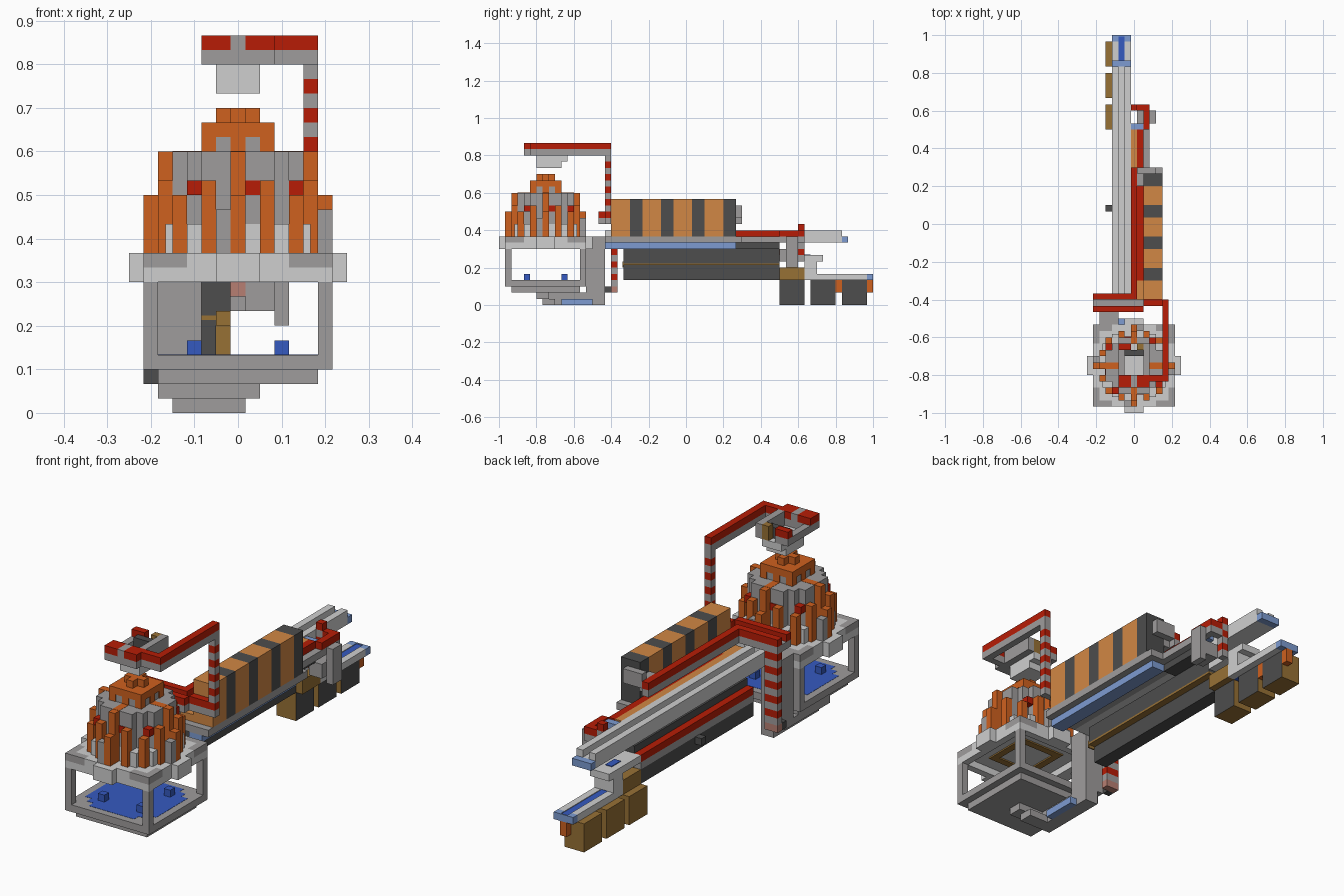
import bpy
import bmesh
from mathutils import Matrix, Vector

if "Cube" in bpy.data.objects:
    bpy.data.objects.remove(bpy.data.objects["Cube"], do_unlink=True)

UNIT = 1 / 30                      # one building block
ORIGIN = Vector((-7.5, -30, 0))    # grid corner, in blocks
HUB = 7.5                          # tower axis on the grid, both ways


def srgb(*rgb):
    return tuple((c / 255) ** 2.2 for c in rgb) + (1,)


def material(name, *rgb):
    mat = bpy.data.materials.new(name)
    mat.use_nodes = True
    mat.diffuse_color = srgb(*rgb)
    mat.node_tree.nodes["Principled BSDF"].inputs["Base Color"].default_value = srgb(*rgb)
    return mat


red = material("red", 182, 34, 14)
copper = material("copper orange", 206, 97, 36)
tan = material("tan", 208, 134, 70)
gray = material("gray", 157, 155, 155)
light = material("light gray", 206, 206, 206)
dark = material("dark gray", 78, 78, 78)
blue = material("water blue", 56, 90, 190)
pale = material("pale blue", 124, 154, 208)
brown = material("brown", 150, 112, 56)
pink = material("dusty pink", 182, 126, 114)


def build(name, boxes, *mats):
    """One object from boxes of (x range, y range, z range, material slot)."""
    bm = bmesh.new()
    for xs, ys, zs, slot in boxes:
        lo, hi = (Vector(p) for p in zip(xs, ys, zs))
        place = Matrix.Translation((lo + hi) / 2 + ORIGIN) @ Matrix.Diagonal((*(hi - lo), 1))
        made = bmesh.ops.create_cube(bm, size=1, matrix=place)
        for face in {f for v in made["verts"] for f in v.link_faces}:
            face.material_index = slot
    bmesh.ops.scale(bm, vec=(UNIT,) * 3, verts=bm.verts)
    mesh = bpy.data.meshes.new(name)
    bm.to_mesh(mesh)
    bm.free()
    for mat in mats:
        mesh.materials.append(mat)
    obj = bpy.data.objects.new(name, mesh)
    bpy.context.collection.objects.link(obj)
    return obj


def box(name, mat, xs, ys, zs):
    return build(name, [(xs, ys, zs, 0)], mat)


def stepped(name, mat, rows, zs):
    """Rounded slab about the hub: rows of (depth, half width) from the middle out."""
    boxes, last = [], 0
    for depth, half in rows:
        for a, b in ((last, depth), (-depth, -last)):
            boxes.append(((HUB - half, HUB + half), (HUB + a, HUB + b), zs, 0))
        last = depth
    return build(name, boxes, mat)


def four_sides(name, mat, offs, dist, zs, mirror=False):
    """The same block on each side of the hub, optionally mirrored on each side."""
    spans = [offs] + ([(-offs[1], -offs[0])] if mirror else [])
    boxes = []
    for span in spans:
        o = tuple(HUB + v for v in span)
        far = tuple(HUB + v for v in dist)
        near = tuple(HUB - v for v in reversed(dist))
        p = tuple(HUB - v for v in reversed(span))
        boxes += [(o, near, zs, 0), (p, far, zs, 0), (far, o, zs, 0), (near, p, zs, 0)]
    return build(name, boxes, mat)


def striped_post(name, x, y, low, high):
    build(name, [((x, x + 1), (y, y + 1), (k, k + 1), k % 2) for k in range(low, high)], red, gray)


def capped_beam(name, xs, ys, top):
    """Gray beam with a red upper course."""
    build(name, [(xs, ys, (top - 2, top - 1), 0), (xs, ys, (top - 1, top), 1)], gray, red)


# Tower base: floor, corner posts, water pool flush with the floor
box("tower_floor", gray, (1, 14), (1, 14), (3, 4))
box("tower_underplate", gray, (2, 13), (2, 13), (2, 3))
four_sides("frame_post", gray, (5.5, 6.5), (5.5, 6.5), (4, 9))
POOL = [(3.5, 5.5), (4.5, 4.5), (5.5, 3.5)]
stepped("water_pool", blue, POOL, (3.9, 4.03))
four_sides("water_splash", blue, (2.5, 3.5), (2.5, 3.5), (4.03, 5))

# Pipes beneath the tower
box("lower_pipe_cross", gray, (2, 9), (6, 8), (1, 2))
box("lower_pipe_run", gray, (2, 5), (8, 16), (1, 2))
box("bottom_pipe_cross", gray, (3, 8), (7, 9), (0, 1))
box("bottom_pipe_run", gray, (3, 5), (9, 17), (0, 1))
box("bottom_pipe_water", pale, (5, 6), (10, 15), (0, 1))
box("rising_duct", gray, (2, 5), (14, 17), (2, 11))
box("rising_duct_foot", gray, (3, 5), (16, 17), (1, 2))

# Platform on top of the frame, open beneath
four_sides("platform_beam", light, (-6.5, 5.5), (5.5, 6.5), (9, 10))
four_sides("platform_tab", light, (-1.5, 1.5), (6.5, 7.5), (9, 11))
four_sides("platform_corner", gray, (3.5, 6.5), (5.5, 6.5), (10, 11), True)
stepped("platform_deck", light, [(3.5, 6.5), (5.5, 5.5), (6.5, 3.5)], (10, 11))
four_sides("platform_ring", brown, (-3.5, 2.5), (2.5, 3.5), (9.8, 10))

# Tower core
CORE = [(2.5, 4.5), (3.5, 3.5), (4.5, 2.5)]
stepped("core_foot", light, CORE, (11, 13))
stepped("core_wall", gray, CORE, (13, 18))
stepped("core_neck", gray, [(1.5, 2.4), (2.4, 1.5)], (18, 19))
stepped("core_cap", copper, [(1.5, 2.5), (2.5, 1.5)], (19, 20))
stepped("core_tip", copper, [(0.5, 1.5), (1.5, 0.5)], (20, 21))

# Ribs climbing the tower on every side
four_sides("middle_rib", copper, (-0.5, 0.5), (4.5, 5.5), (11, 18))
four_sides("middle_rib_foot", copper, (-0.5, 0.5), (5.5, 6.5), (11, 15))
four_sides("middle_rib_top", copper, (-0.5, 0.5), (2.5, 4.5), (17.9, 18.03))
four_sides("middle_rib_brace", gray, (-1.5, -0.5), (5.5, 6.5), (11, 14))
four_sides("neck_rib", copper, (-0.5, 0.5), (2.4, 2.5), (18, 19))
four_sides("neck_corner_rib", copper, (1.5, 2.5), (1.5, 2.5), (18, 20))
four_sides("side_rib", copper, (1.5, 2.5), (4.5, 5.5), (11, 16), True)
four_sides("corner_rib", copper, (3.5, 4.5), (3.5, 4.5), (11, 15))
four_sides("light_finger", light, (2.5, 3.5), (3.5, 5), (11, 13), True)
four_sides("red_lamp", red, (3.5, 4.5), (2.5, 3.5), (15, 16))
four_sides("red_plate", red, (0.5, 1.5), (4.5, 4.6), (15, 16))

# Overhead arm with nozzle
striped_post("tall_post", 12, 17, 15, 24)
capped_beam("arm_long", (12, 13), (6, 18), 26)
capped_beam("arm_front", (10, 13), (5, 6), 26)
capped_beam("head_front", (8, 10), (4, 6), 26)
capped_beam("head_front_end", (5, 7), (4, 6), 26)
capped_beam("head_back", (5, 7), (10, 11), 26)
box("head_right", gray, (9, 10), (6, 11), (24, 26))
box("head_left", gray, (5, 6), (6, 10), (24, 25))
box("head_notch", gray, (7, 8), (4, 6), (24, 26))
box("head_hopper", dark, (6, 9), (9, 10), (24, 25.5))
box("head_fitting", brown, (8, 9), (10, 11), (24, 26))
box("nozzle", light, (6, 9), (6, 11), (23, 24))
box("nozzle_tip", light, (6, 9), (6, 10), (22, 23))

# Red topped beams behind the tower, on a pair of striped posts
capped_beam("cross_beam", (1, 9), (16, 17), 15)
capped_beam("cross_beam_end", (9, 13), (17, 18), 15)
box("cross_beam_filler", gray, (1, 9), (17, 18), (13, 14))
capped_beam("cross_beam_back", (1, 7), (18, 19), 15)
capped_beam("long_beam", (7, 8), (18, 39), 15)
for x in (1, 2):
    striped_post("left_post", x, 18, 3, 13)
box("left_post_foot", pink, (1, 3), (18, 19), (2, 3))
box("left_post_step", dark, (1, 2), (17, 18), (2, 3))

# Striped cargo block: three tan courses, then two dark
stripes = [((9, 12), (y, y + 1), (11, 17), int((y - 18) % 5 > 2)) for y in range(18, 38)]
build("striped_block", stripes, tan, dark)
box("block_bracket", gray, (8, 11), (38, 39), (14, 16))
box("block_arm", gray, (8, 9), (36, 38), (13, 15))

# Bed below the block
box("bed", gray, (7, 12), (17, 39), (10, 11))
box("bed_rear", gray, (7, 10), (39, 45), (10, 11))
box("bed_channel", pale, (9, 11), (17, 38), (9, 10))
box("bed_beam", dark, (7, 9), (38, 45), (9, 10))
box("copper_tray", tan, (7, 8), (18, 45), (11, 12))
box("copper_tray_front", tan, (8, 9), (18, 21), (11, 12))
box("bed_red_rail", red, (8, 9), (21, 45), (11, 12))

# Long wall under the troughs, stepping in below a brown ledge
box("wall", dark, (5, 7), (20, 45), (6.7, 9))
box("wall_ledge", brown, (5, 7), (20, 45), (6.4, 6.7))
box("wall_foot", dark, (5, 6), (20, 45), (4, 6.4))
box("wall_end_patch", brown, (6, 7), (19.8, 20), (6, 7))
box("wall_skirt", dark, (4, 5), (20, 45), (4, 6))
capped_beam("wall_rail", (4, 5), (20, 45), 8)
box("wall_knob", dark, (3, 4), (32, 33), (5, 6))

# Upper trough
box("upper_trough_floor", light, (5, 6), (17, 55), (10, 11))
for side, x in (("left", 6), ("right", 4)):
    box("upper_trough_" + side, light, (x, x + 1), (17, 55), (10, 12))
    box("lower_trough_" + side, light, (x, x + 1), (49, 59), (4, 5))
    box("lower_trough_end_" + side, pale, (x, x + 1), (59, 60), (4, 5))
box("upper_trough_lip", pale, (4, 7), (55, 56), (10, 11))

# Lower trough and the chute that feeds it
box("lower_trough_water", blue, (5, 6), (49, 59.8), (4, 4.9))
box("lower_trough_lip", pale, (5, 6), (59.8, 60), (4, 5))
box("chute_top", light, (4, 7), (45, 52), (7, 8))
box("chute_drop", light, (4, 7), (49, 51), (5, 7))
box("chute_water", blue, (5, 6), (48, 50), (8, 8.1))
box("chute_base", brown, (4, 7), (45, 49), (4, 6))

# Hanging crates, dark toward the bed side
for y in (45, 50, 55):
    crate = box("crate", brown, (3, 6), (y, y + 4), (0, 4))
    crate.data.materials.append(dark)
    for face in crate.data.polygons:
        face.material_index = int(face.normal.x > 0.5)
for y in (54, 59):
    box("crate_hanger", copper, (5, 6), (y, y + 1), (2, 4))

# Rear pipe loop around an open middle
capped_beam("loop_back", (8, 10), (48, 49), 12)
capped_beam("loop_side", (9, 10), (45, 48), 12)
box("loop_pipe", gray, (10, 11), (46, 48), (9, 11))
box("loop_drop", gray, (10, 11), (46, 48), (6, 9))
box("loop_base", gray, (8, 10), (45, 48), (7, 9))
box("loop_water", pale, (7, 9), (45, 46), (11, 11.8))
striped_post("loop_post", 7, 48, 7, 13)
box("loop_joint", pink, (7, 8), (44.9, 45), (8, 9))
